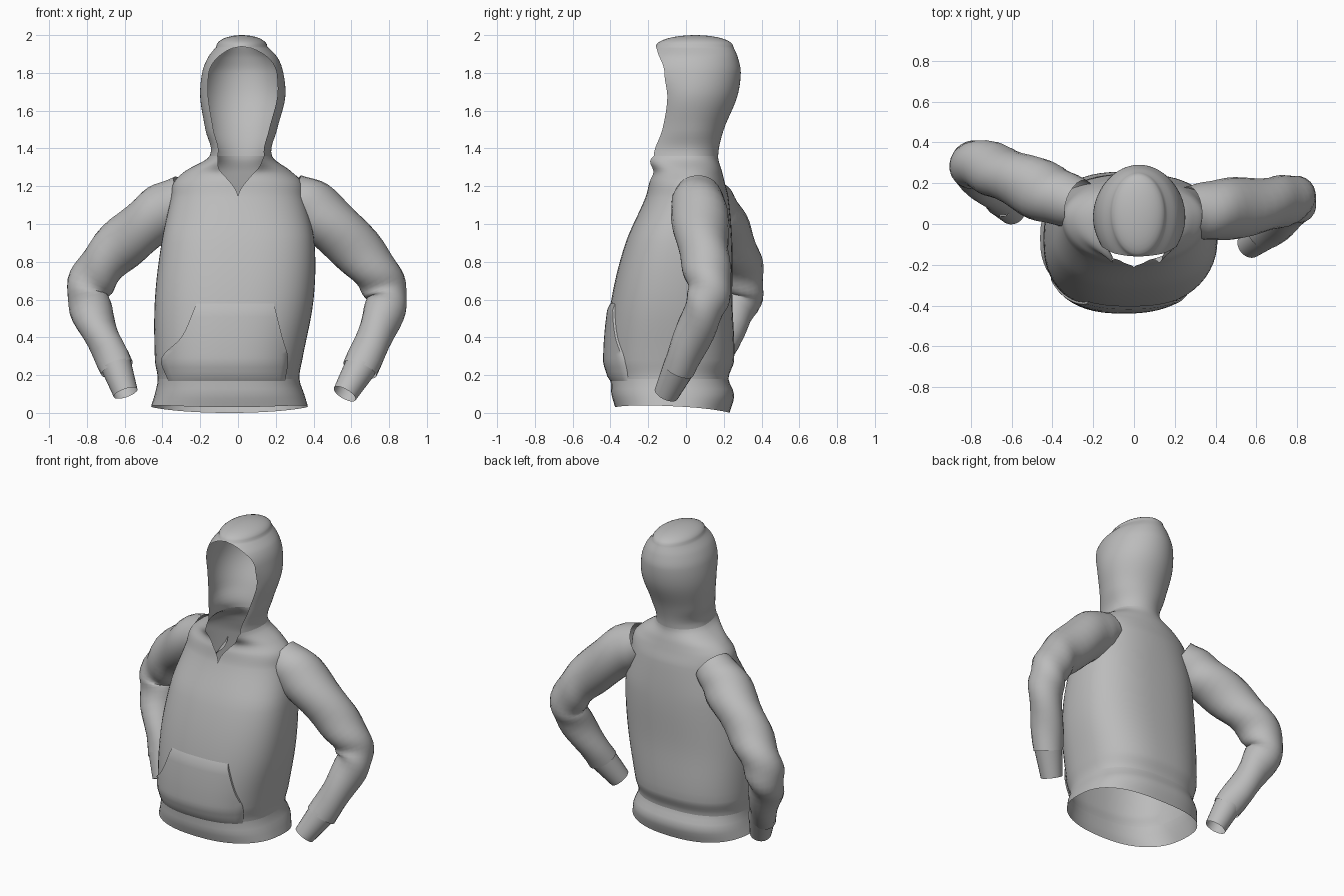
import bpy, bmesh
from math import sin, cos, pi, sqrt
from mathutils import Vector

cube = bpy.data.objects.get("Cube")
if cube:
    bpy.data.objects.remove(cube)

grey = bpy.data.materials.new("grey fabric")
grey.use_nodes = True
COLOUR = (0.5, 0.5, 0.5, 1)
grey.diffuse_color = COLOUR
grey.node_tree.nodes["Principled BSDF"].inputs["Base Color"].default_value = COLOUR


def skin(name, rings, closed=False):
    """Join rows of points into one smooth sheet."""
    bm = bmesh.new()
    grid = [[bm.verts.new(point) for point in ring] for ring in rings]
    for lower, upper in zip(grid, grid[1:]):
        count = len(lower)
        for i in range(count if closed else count - 1):
            j = (i + 1) % count
            bm.faces.new((lower[i], lower[j], upper[j], upper[i]))
    bmesh.ops.remove_doubles(bm, verts=bm.verts, dist=0.0004)
    mesh = bpy.data.meshes.new(name)
    bm.to_mesh(mesh)
    bm.free()
    mesh.materials.append(grey)
    obj = bpy.data.objects.new(name, mesh)
    bpy.context.collection.objects.link(obj)
    bpy.ops.object.select_all(action='DESELECT')
    obj.select_set(True)
    bpy.context.view_layer.objects.active = obj
    bpy.ops.object.shade_smooth_by_angle(angle=0.9)


def spline(rows, keys, t):
    """Smooth interpolation of rows at key value t."""
    k = 0
    while k < len(keys) - 2 and t > keys[k + 1]:
        k += 1
    span = keys[k + 1] - keys[k]
    s = (t - keys[k]) / span
    ease = s * s * (3 - 2 * s)

    def slope(i, column):
        a, b = max(i - 1, 0), min(i + 1, len(keys) - 1)
        return (rows[b][column] - rows[a][column]) / (keys[b] - keys[a]) * span

    return [rows[k][c] * (1 - ease) + rows[k + 1][c] * ease
            + s * (1 - s) * ((1 - s) * slope(k, c) - s * slope(k + 1, c))
            for c in range(len(rows[0]))]


def steps(keys, n):
    """Split every gap between keys into n parts."""
    return [a + (b - a) * i / n for a, b in zip(keys, keys[1:]) for i in range(n)] + [keys[-1]]


# Sections by height: centre x, half width, centre y, depth to front, depth to back
HEM, WAIST, NECK_V, COLLAR, BROW, LIP, TOP = .03, .18, 1.14, 1.36, 1.8, 1.94, 2.0
TORSO = {
    HEM: (-.045, .415, -.07, .305, .3),
    .1: (-.045, .395, -.07, .325, .325),
    WAIST: (-.05, .375, -.08, .32, .305),
    .28: (-.05, .39, -.08, .345, .335),
    .6: (-.02, .42, -.07, .325, .315),
    .9: (0, .405, -.04, .28, .285),
    NECK_V: (0, .355, .02, .235, .205),
    1.22: (0, .34, .03, .225, .175),
    1.28: (0, .28, .03, .215, .16),
    COLLAR: (.015, .165, .01, .27, .16),
}
HOOD = {
    1.5: (.017, .19, .02, .23, .18),
    1.67: (.025, .225, .03, .22, .24),
    BROW: (.025, .215, .04, .28, .25),
    1.88: (.025, .185, .04, .26, .235),
    LIP: (.02, .135, .05, .21, .2),
}
BODY = TORSO | HOOD
LEVELS, SECTIONS = list(BODY), list(BODY.values())


def squareness(z):
    return 2 + 0.5 * min(1, max(0, (1.25 - z) / 0.3))


def opening(z):
    """Half angle of the neckline and face opening."""
    if z < NECK_V or z > LIP:
        return 0
    if z < COLLAR:
        return 0.84 * ((z - NECK_V) / (COLLAR - NECK_V)) ** 2
    if z < BROW:
        return 0.84 + 0.15 * (z - COLLAR) / (BROW - COLLAR)
    return 0.99 * sqrt(max(0, 1 - ((z - BROW) / (LIP - BROW)) ** 2))


def power(value, p):
    return abs(value) ** (2 / p) * (1 if value > 0 else -1)


def body_ring(z, n=56):
    cx, rx, cy, front, back = spline(SECTIONS, LEVELS, min(z, LIP))
    dome = sqrt(max(0, 1 - ((z - LIP) / (TOP - LIP)) ** 2)) if z > LIP else 1
    gap, p = opening(z), squareness(z)
    sag = max(0, 1 - z / 0.12)
    ring = []
    for i in range(n + 1):
        a = gap + (2 * pi - 2 * gap) * i / n
        c, s = power(cos(a), p), power(sin(a), p)
        drop = sag * (0.027 * s * s - 0.02 + 0.02 * c)
        depth = front if c > 0 else back
        ring.append((cx + rx * s * dome, cy - depth * c * dome, z + drop))
    return ring


# Body with open neckline, and hood closing in a dome
torso_levels = list(TORSO)
crown = [LIP + (TOP - LIP) * sin(pi / 2 * i / 8) for i in range(1, 9)]
skin("hem_band", [body_ring(z) for z in steps(torso_levels[:3], 3)])
skin("torso", [body_ring(z) for z in steps(torso_levels[2:], 6)])
skin("hood", [body_ring(z) for z in steps([COLLAR] + list(HOOD), 6) + crown])

# Front pocket following the belly: left and right limits by height
POCKET = {.17: (-.37, .25), .29: (-.405, .265), .4: (-.3, .235), .58: (-.22, .19)}
heights, limits = list(POCKET), list(POCKET.values())


def on_front(x, z, lift):
    cx, rx, cy, front, _ = spline(SECTIONS, LEVELS, z)
    p = squareness(z)
    side = min(abs((x - cx) / rx), 1)
    return (x, cy - front * (1 - side ** p) ** (1 / p) - lift, z)


rows = []
for z in steps(heights, 5):
    start, end = spline(limits, heights, z)
    lift = 0.003 if z in (heights[0], heights[-1]) else 0.014
    row = [on_front(start + (end - start) * i / 20, z, lift) for i in range(21)]
    rows.append([on_front(start, z, 0.002)] + row + [on_front(end, z, 0.002)])
skin("front_pocket", rows)


def tube(name, path, wrinkle=0.0, sides=24):
    """Sweep a round section along points of x, y, z, radius."""
    keys = list(range(len(path)))
    rings = []
    for t in steps(keys, 6):
        x, y, z, radius = spline(path, keys, t)
        ahead = Vector(spline(path, keys, min(t + .05, keys[-1]))[:3])
        behind = Vector(spline(path, keys, max(t - .05, 0))[:3])
        along = (ahead - behind).normalized()
        u = Vector((0, 1, 0))
        u = (u - along * u.dot(along)).normalized()
        v = along.cross(u)
        ring = []
        for i in range(sides):
            a = 2 * pi * i / sides
            r = radius + wrinkle * sin(t * 6 + 2 * a) * min(t, 1)
            ring.append(Vector((x, y, z)) + (u * cos(a) + v * sin(a)) * r)
        rings.append(ring)
    skin(name, rings, True)


# Sleeves bent at the elbow, each ending in a cuff
tube("left_sleeve", [(.27, .06, 1.15, .125), (.42, .07, 1.06, .15), (.67, .1, .82, .13),
                     (.775, .125, .66, .115), (.77, .085, .52, .105),
                     (.645, -.04, .23, .09)], 0.005)
tube("left_cuff", [(.65, -.035, .245, .086), (.565, -.105, .1, .066)])
tube("right_sleeve", [(-.27, .1, 1.15, .12), (-.42, .15, 1.05, .145), (-.66, .255, .85, .13),
                      (-.785, .295, .67, .118), (-.77, .25, .52, .105),
                      (-.64, .11, .235, .083)], 0.007)
tube("right_cuff", [(-.645, .115, .25, .082), (-.595, .06, .105, .066)])
